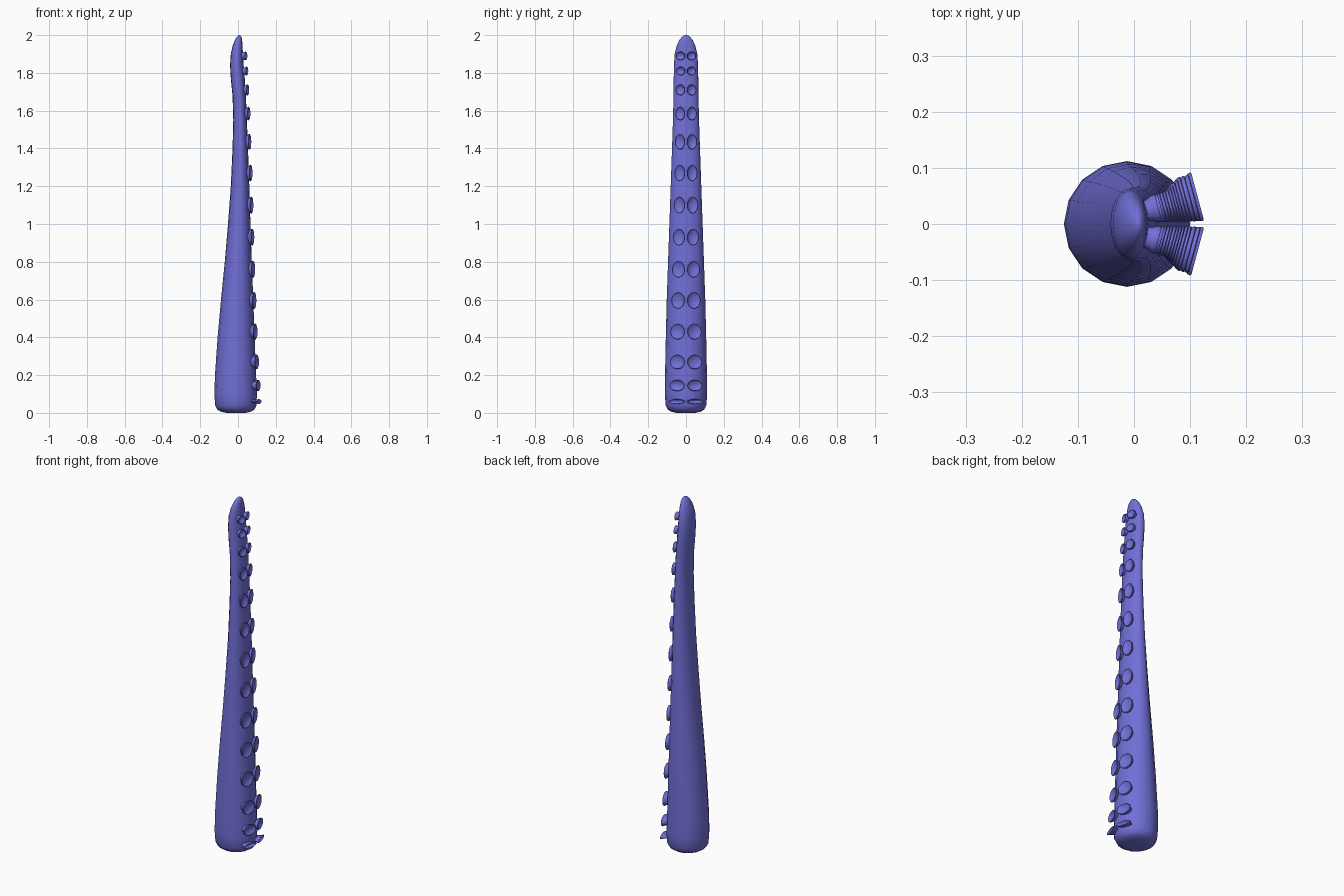
import bpy, bmesh, math
from mathutils import Vector

skin = bpy.data.materials.new("violet_skin")
skin.diffuse_color = (0.165, 0.16, 0.68, 1)


def finish(name, bm, angle):
    bmesh.ops.recalc_face_normals(bm, faces=bm.faces)
    mesh = bpy.data.meshes.new(name)
    bm.to_mesh(mesh)
    bm.free()
    mesh.materials.append(skin)
    ob = bpy.data.objects.new(name, mesh)
    bpy.context.collection.objects.link(ob)
    bpy.ops.object.select_all(action='DESELECT')
    ob.select_set(True)
    bpy.context.view_layer.objects.active = ob
    bpy.ops.object.shade_smooth_by_angle(angle=math.radians(angle))
    return ob


def loft(bm, rings):
    """Skin a list of closed point rings and cap both ends."""
    rows = [[bm.verts.new(p) for p in ring] for ring in rings]
    n = len(rows[0])
    for a, b in zip(rows, rows[1:]):
        for i in range(n):
            j = (i + 1) % n
            bm.faces.new((a[i], a[j], b[j], b[i]))
    bm.faces.new(rows[0][::-1])
    bm.faces.new(rows[-1])


# Tapering arm: height, left edge, right edge, half depth
SECTIONS = [
    (0.0, -0.06, 0.04, 0.05), (0.007, -0.092, 0.07, 0.08),
    (0.018, -0.11, 0.087, 0.097), (0.04, -0.121, 0.098, 0.108),
    (0.1, -0.125, 0.1, 0.112), (0.2, -0.122, 0.096, 0.111),
    (0.4, -0.108, 0.088, 0.107), (0.6, -0.09, 0.081, 0.102),
    (0.8, -0.07, 0.073, 0.095), (1.0, -0.053, 0.066, 0.088),
    (1.2, -0.038, 0.06, 0.081), (1.4, -0.029, 0.053, 0.074),
    (1.55, -0.025, 0.047, 0.069), (1.68, -0.029, 0.042, 0.066),
    (1.77, -0.038, 0.036, 0.065), (1.84, -0.042, 0.03, 0.064),
    (1.9, -0.038, 0.026, 0.06), (1.945, -0.028, 0.024, 0.049),
    (1.975, -0.016, 0.022, 0.035), (1.992, -0.005, 0.018, 0.02),
    (2.0, 0.003, 0.011, 0.006),
]
SIDES = 16
body = bmesh.new()
loft(body, [[((l + r) / 2 + (r - l) / 2 * math.cos(t), d * math.sin(t), z)
             for t in (2 * math.pi * i / SIDES for i in range(SIDES))]
            for z, l, r, d in SECTIONS])
finish("tentacle_arm", body, 60)

# Paired suckers: height, outermost x, half width, half height
SUCKERS = [
    (0.06, 0.125, 0.045, 0.013), (0.145, 0.12, 0.043, 0.03),
    (0.27, 0.112, 0.042, 0.039), (0.43, 0.104, 0.041, 0.043),
    (0.595, 0.098, 0.038, 0.045), (0.76, 0.092, 0.036, 0.045),
    (0.93, 0.087, 0.033, 0.045), (1.1, 0.082, 0.031, 0.045),
    (1.27, 0.077, 0.029, 0.044), (1.435, 0.071, 0.028, 0.042),
    (1.585, 0.066, 0.027, 0.036), (1.71, 0.06, 0.026, 0.029),
    (1.81, 0.055, 0.025, 0.023), (1.89, 0.05, 0.025, 0.023),
]
# Cup profile: radius factor, offset along the facing direction
CUP = [(0.7, -0.035), (0.78, -0.018), (0.97, -0.007), (1.0, -0.002),
       (0.93, 0.0), (0.78, -0.004), (0.45, -0.009), (0.1, -0.011)]
TILT = math.radians(15)
for side, label in ((1, "back"), (-1, "front")):
    bm = bmesh.new()
    for z, x_max, w, h in SUCKERS:
        out = Vector((math.cos(TILT), side * math.sin(TILT), 0))
        across = Vector((-math.sin(TILT), side * math.cos(TILT), 0))
        centre = Vector((x_max - w * math.sin(TILT), side * (w + 0.004), z))
        loft(bm, [[centre + out * o + across * (w * f * math.cos(t))
                   + Vector((0, 0, h * f * math.sin(t)))
                   for t in (2 * math.pi * i / 12 for i in range(12))]
                  for f, o in CUP])
    finish("suckers_" + label, bm, 50)
